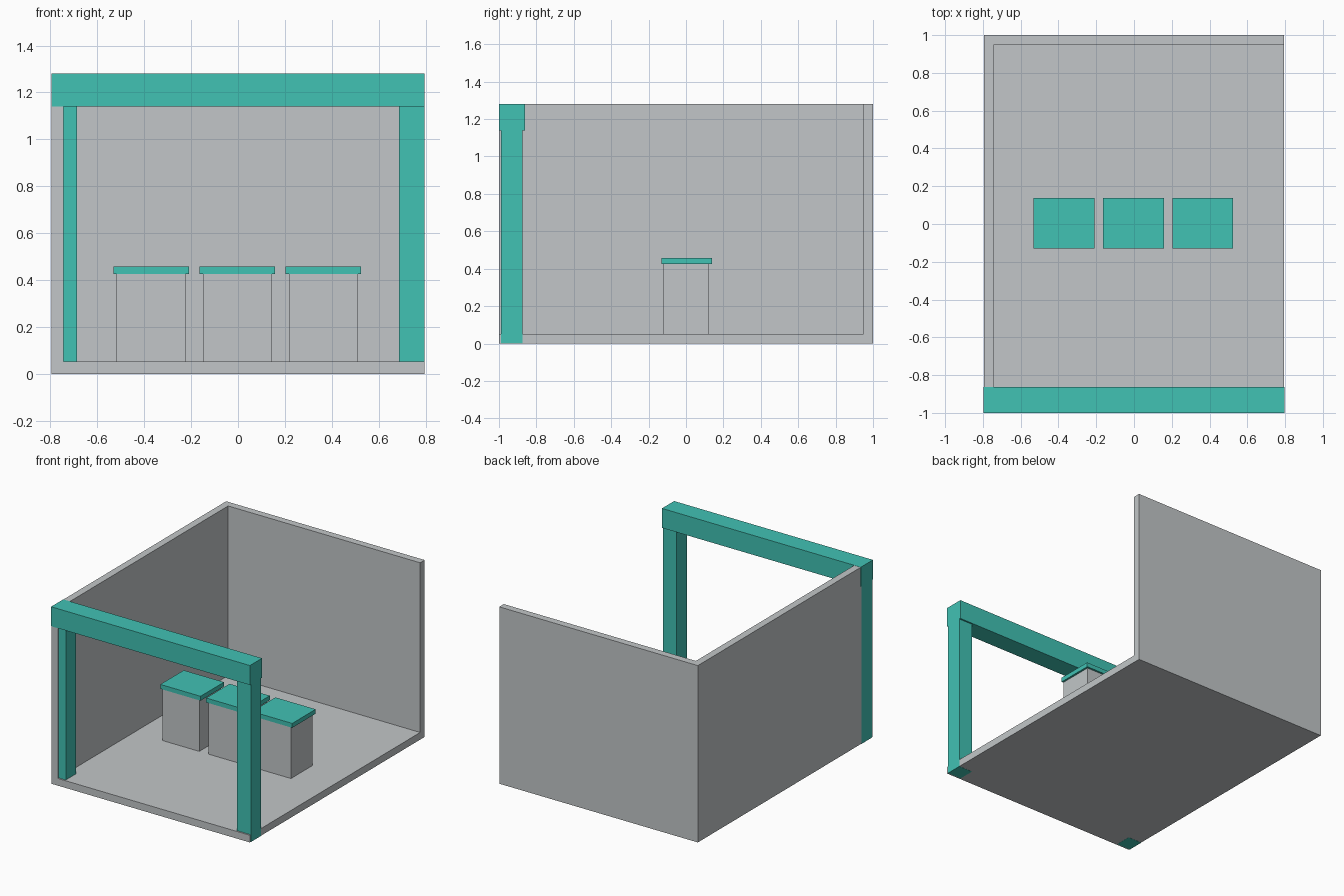
import bpy

if "Cube" in bpy.data.objects:
    bpy.data.objects.remove(bpy.data.objects["Cube"])


def material(name, rgb):
    m = bpy.data.materials.new(name)
    m.diffuse_color = (*rgb, 1)
    m.use_nodes = True
    m.node_tree.nodes["Principled BSDF"].inputs["Base Color"].default_value = m.diffuse_color
    return m


grey = material("light grey", (0.54, 0.565, 0.578))
teal = material("teal", (0.053, 0.539, 0.456))


def box(name, x, y, z, mat):
    """Box from (min, max) ranges on each axis."""
    bpy.ops.mesh.primitive_cube_add(size=1)
    ob = bpy.context.object
    ob.name = name
    for v in ob.data.vertices:
        v.co = [r[0] if c < 0 else r[1] for c, r in zip(v.co, (x, y, z))]
    ob.data.materials.append(mat)
    return ob


W, H, T = 0.795, 1.28, 0.052   # half width, wall height, panel thickness
E = 0.001                      # tiny overhang so the frame covers the panels

# Room shell, open at the front and right
box("floor", (-W, W), (-1, 1), (0, T), grey)
box("left_wall", (-W, -W + T), (-1, 1), (T, H), grey)
box("back_wall", (-W + T, W), (1 - T, 1), (T, H), grey)

# Front portal frame
for name, side in (("left_post", -1), ("right_post", 1)):
    xs = sorted((side * 0.686, side * (W + E)))
    box(name, xs, (-0.99, -0.873), (-E, 1.14), teal)
box("front_beam", (-W - E, W + E), (-1 - E, -0.862), (1.14, H + E), teal)

# Row of three pedestals with overhanging tops
for i in range(3):
    cx = -0.003 + (i - 1) * 0.367
    box(f"pedestal_{i + 1}", (cx - 0.147, cx + 0.147), (-0.124, 0.124), (T, 0.425), grey)
    box(f"pedestal_top_{i + 1}", (cx - 0.161, cx + 0.161), (-0.13, 0.138), (0.425, 0.457), teal)
